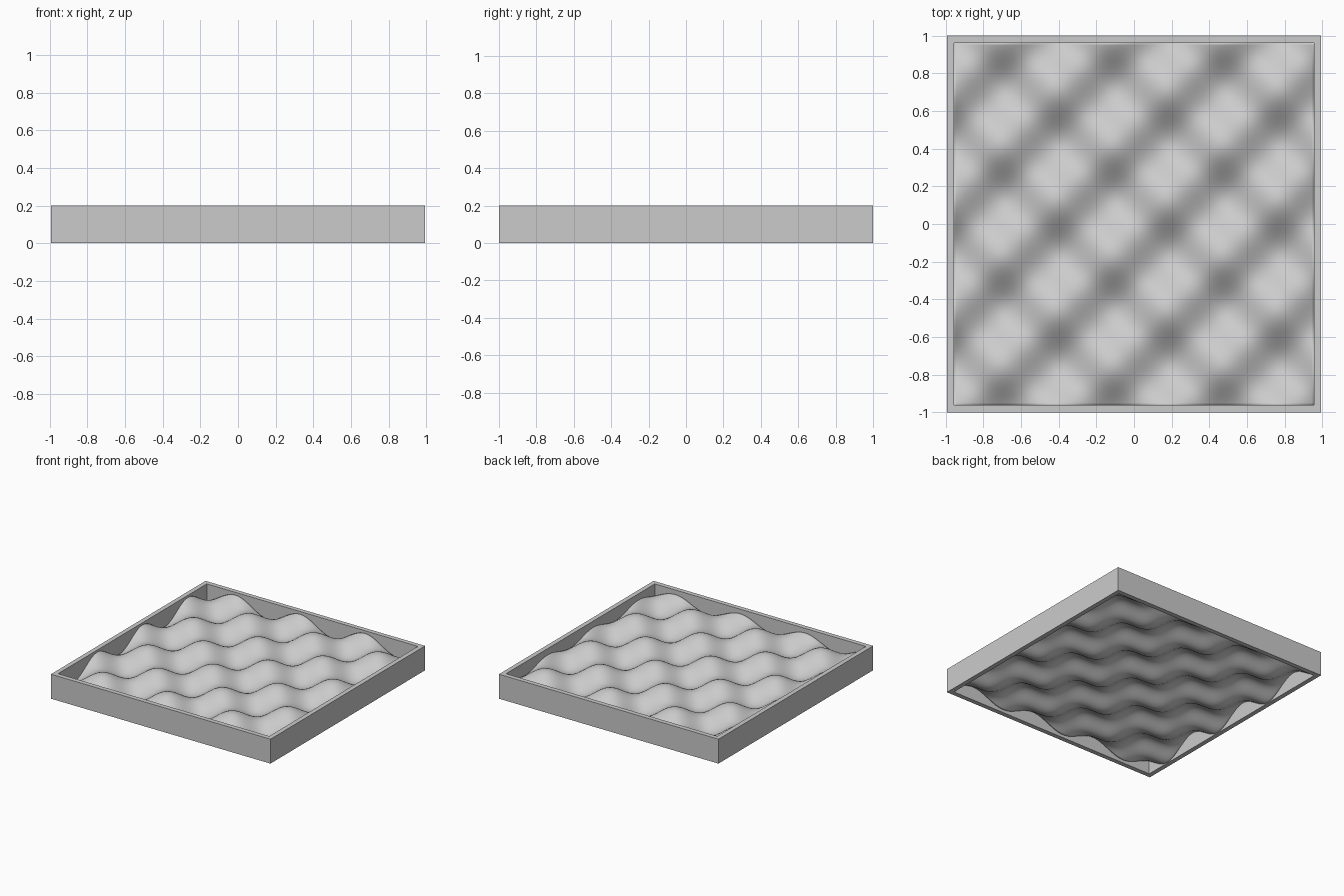
import bpy
import bmesh
import math

cube = bpy.data.objects.get("Cube")
if cube:
    bpy.data.objects.remove(cube, do_unlink=True)

HEIGHT = 0.2
HALF_X, HALF_Y = 0.994, 1.0
WALL = 0.038
PERIOD = 0.587
TOP_MIDDLE = 0.12
AMPLITUDE = 0.067
THICKNESS = 0.053
PEAK_X, PEAK_Y = 0.183, 0.13

grey = bpy.data.materials.new("light_grey")
grey.use_nodes = True
colour = (0.6, 0.6, 0.6, 1)
grey.diffuse_color = colour
grey.node_tree.nodes["Principled BSDF"].inputs["Base Color"].default_value = colour


def add_object(name, bm):
    mesh = bpy.data.meshes.new(name)
    bm.to_mesh(mesh)
    bm.free()
    mesh.materials.append(grey)
    obj = bpy.data.objects.new(name, mesh)
    bpy.context.collection.objects.link(obj)
    return obj


# Rectangular frame, open at top and bottom: a wall section bridged round four corners
bm = bmesh.new()
section = [(0, 0), (0, HEIGHT), (WALL, HEIGHT), (WALL, 0)]
corners = [(-1, -1), (1, -1), (1, 1), (-1, 1)]
rings = [[bm.verts.new((sx * (HALF_X - inset), sy * (HALF_Y - inset), z))
          for sx, sy in corners] for inset, z in section]
for i, ring in enumerate(rings):
    following = rings[(i + 1) % 4]
    for j in range(4):
        k = (j + 1) % 4
        bm.faces.new((ring[j], ring[k], following[k], following[j]))
bmesh.ops.recalc_face_normals(bm, faces=bm.faces)
add_object("frame", bm)

# Thick wavy panel, its edges let slightly into the frame walls
bm = bmesh.new()
bmesh.ops.create_grid(bm, x_segments=120, y_segments=120, size=1)
wave = math.tau / PERIOD
for v in bm.verts:
    v.co.x *= HALF_X - WALL * 0.9
    v.co.y *= HALF_Y - WALL * 0.9
    bump = math.cos(wave * (v.co.x - PEAK_X)) * math.cos(wave * (v.co.y - PEAK_Y))
    v.co.z = TOP_MIDDLE + AMPLITUDE * bump

# Underside follows the same waves, joined to the top round the rim
copy = bmesh.ops.duplicate(bm, geom=bm.verts[:] + bm.edges[:] + bm.faces[:])["geom"]
under = [g for g in copy if isinstance(g, bmesh.types.BMVert)]
bmesh.ops.translate(bm, verts=under, vec=(0, 0, -THICKNESS))
for face in bm.faces:
    face.smooth = True
rim = [e for e in bm.edges if e.is_boundary]
bmesh.ops.bridge_loops(bm, edges=rim)
bmesh.ops.recalc_face_normals(bm, faces=bm.faces)
add_object("wavy_panel", bm)
